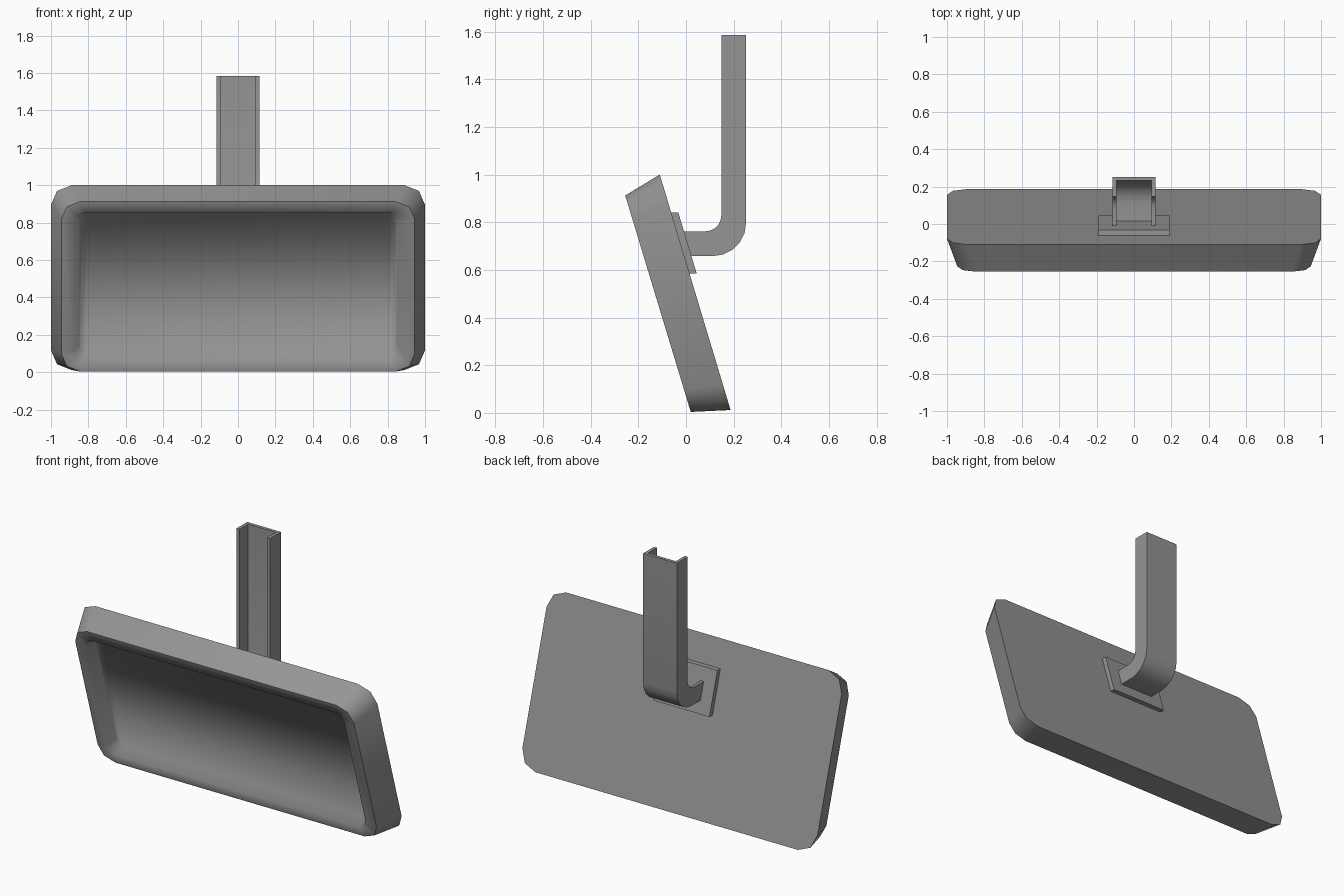
import bpy, bmesh, math
from mathutils import Vector

if "Cube" in bpy.data.objects:
    bpy.data.objects.remove(bpy.data.objects["Cube"])

grey = bpy.data.materials.new("mid grey")
grey.diffuse_color = (0.3, 0.3, 0.3, 1)
grey.use_nodes = True
grey.node_tree.nodes["Principled BSDF"].inputs["Base Color"].default_value = grey.diffuse_color


def finish(bm, name):
    bmesh.ops.recalc_face_normals(bm, faces=bm.faces[:])
    me = bpy.data.meshes.new(name)
    bm.to_mesh(me)
    bm.free()
    me.materials.append(grey)
    ob = bpy.data.objects.new(name, me)
    bpy.context.collection.objects.link(ob)
    return ob


def bridge(bm, a, b):
    n = len(a)
    return [bm.faces.new((a[i], a[(i + 1) % n], b[(i + 1) % n], b[i])) for i in range(n)]


def rounded_ring(bm, hx, top, bottom, r):
    """Rounded rectangle, half width hx, spanning two (y, z) points; 3 points per corner."""
    top, bottom = Vector(top), Vector(bottom)
    hv = (top - bottom).length / 2
    mid, up = (top + bottom) / 2, (top - bottom).normalized()
    ring = []
    for q, (sx, sv) in enumerate([(1, 1), (-1, 1), (-1, -1), (1, -1)]):
        for k in range(3):
            a = math.radians(90 * q + 45 * k)
            x = sx * (hx - r) + r * math.cos(a)
            p = mid + up * (sv * (hv - r) + r * math.sin(a))
            ring.append(bm.verts.new((x, p.x, p.y)))
    return ring


# Mirror housing: tapered slab with raised lip and recessed panel
bm = bmesh.new()
f_top, f_bot = Vector((-0.255, 0.912)), Vector((0.02, 0.004))
down = (f_bot - f_top).normalized()
inward = Vector((-down.y, down.x))
back = rounded_ring(bm, 1.0, (-0.11, 1.0), (0.187, 0.012), 0.11)
front = rounded_ring(bm, 0.945, f_top, f_bot, 0.10)
lip = rounded_ring(bm, 0.875, f_top + down * 0.06, f_bot - down * 0.06, 0.055)
sunk = inward * 0.06
floor = rounded_ring(bm, 0.85, f_top + down * 0.085 + sunk, f_bot - down * 0.085 + sunk, 0.04)
bm.faces.new(back)
for a, b in ((back, front), (front, lip), (lip, floor)):
    bridge(bm, a, b)
# panel in vertical strips, so its soft shading runs top to bottom
for i in range(5):
    bm.faces.new((floor[i], floor[i + 1], floor[10 - i], floor[11 - i]))
for f in bm.faces:
    f.smooth = True
for ring in (back, front):
    for i in range(12):
        bm.edges.get((ring[i], ring[(i + 1) % 12])).smooth = False
finish(bm, "mirror_housing")

# Mounting plate on the back of the housing
bm = bmesh.new()
section = [(-0.062, 0.84), (-0.032, 0.84), (0.045, 0.585), (0.014, 0.585)]
ends = [[bm.verts.new((sx * 0.19, y, z)) for y, z in section] for sx in (-1, 1)]
bridge(bm, *ends)
for e in ends:
    bm.faces.new(e)
finish(bm, "mounting_plate")

# Bent U-channel arm: section is (x, distance outward from the open side)
bm = bmesh.new()
W, T, D = 0.114, 0.02, 0.104
section = [(-W, 0), (-W, D), (W, D), (W, 0), (W - T, 0), (W - T, D - T), (T - W, D - T), (T - W, 0)]
SEG = 5


def path(d):
    y, z, r = 0.148 + d, 0.762 - d, 0.065 + 0.7 * d
    pts = [(y, 1.585)]
    for k in range(SEG + 1):
        a = math.radians(90 * k / SEG)
        pts.append((y - r + r * math.cos(a), z + r - r * math.sin(a)))
    pts.append((-0.036 + (0.84 - z) * 0.305, z))
    return pts


rails = [path(d) for _, d in section]
rings = [[bm.verts.new((section[i][0], *rails[i][j])) for i in range(len(section))]
         for j in range(SEG + 3)]
for a, b in zip(rings, rings[1:]):
    for f in bridge(bm, a, b):
        f.smooth = True
for r in (rings[0], rings[-1]):
    bm.faces.new(r)
arm = finish(bm, "support_arm")
bpy.context.view_layer.objects.active = arm
arm.select_set(True)
bpy.ops.object.shade_smooth_by_angle(angle=math.radians(35))
